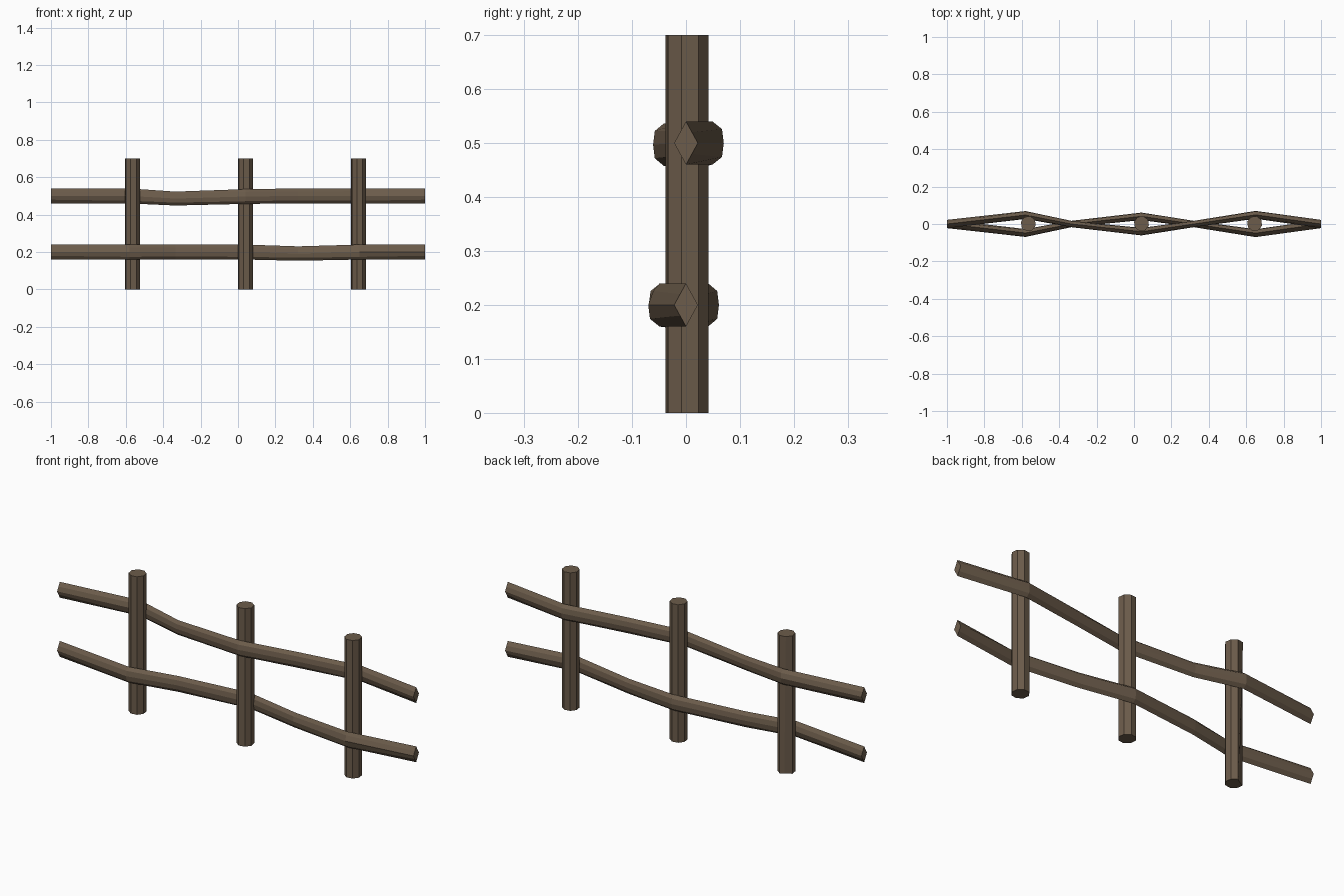
import bpy, bmesh, math

if "Cube" in bpy.data.objects:
    bpy.data.objects.remove(bpy.data.objects["Cube"])

wood = bpy.data.materials.new("weathered_wood")
wood.diffuse_color = (0.15, 0.107, 0.07, 1)
wood.use_nodes = True
wood.node_tree.nodes["Principled BSDF"].inputs["Base Color"].default_value = wood.diffuse_color


def loft(name, rings):
    """Skin a list of equal-length vertex rings and cap both ends."""
    bm = bmesh.new()
    loops = [[bm.verts.new(p) for p in ring] for ring in rings]
    n = len(loops[0])
    for a, b in zip(loops, loops[1:]):
        for i in range(n):
            j = (i + 1) % n
            bm.faces.new((a[i], a[j], b[j], b[i]))
    bm.faces.new(loops[0])
    bm.faces.new(loops[-1])
    bmesh.ops.recalc_face_normals(bm, faces=bm.faces)
    mesh = bpy.data.meshes.new(name)
    bm.to_mesh(mesh)
    bm.free()
    mesh.materials.append(wood)
    obj = bpy.data.objects.new(name, mesh)
    bpy.context.collection.objects.link(obj)
    return obj


# Octagonal posts
def post(name, x, y=0.002, r=0.041):
    angles = [math.radians(-14 + 45 * i) for i in range(8)]
    return loft(name, [[(x + r * math.cos(a), y + r * math.sin(a), z)
                        for a in angles] for z in (0, 0.7)])


left = post("left_post", -0.565)
post("middle_post", 0.04)
post("right_post", 0.645)
# Small split at the back foot of the left post
left.data.vertices[3].co.x += 0.014
left.data.vertices[3].co.y -= 0.008


# Rail section: diamond at the tips, rounded out to eight sides at the bends
def section(x, y, z, w, h, full):
    k, m = 0.5 + 0.38 * full, 0.5 + 0.16 * full
    quarter = [(0, 1), (k, m), (1, 0), (k, -m), (0, -1), (-k, -m), (-1, 0), (-k, m)]
    return [(x, y + w * u, z + h * v) for u, v in quarter]


def rail(name, z, side, dips):
    # x, sideways weave, half width, roundness
    path = [(-1, 0, 0.022, 0), (-0.58, 0.048, 0.021, 0.9), (-0.335, 0, 0.017, 0.5),
            (0.04, -0.041, 0.020, 0.9), (0.32, 0, 0.017, 0.5),
            (0.65, 0.049, 0.021, 0.9), (1, 0, 0.022, 0)]
    rings = []
    for (x, y, w, full), dip in zip(path, dips):
        h = 0.04 - 0.2 * dip
        rings.append(section(x, side * y, z - dip, w, h, full))
    return loft(name, rings)


# Rails weave past the posts on opposite sides
rail("upper_rail", 0.5, 1, (0, 0, 0.014, 0.003, 0, 0, 0))
lower = rail("lower_rail", 0.2, -1, (0, 0, 0, 0, 0.008, 0, 0))
# Chipped facet on the front of the lower rail at the right post
lower.data.vertices[5 * 8 + 7].co.y += 0.006
